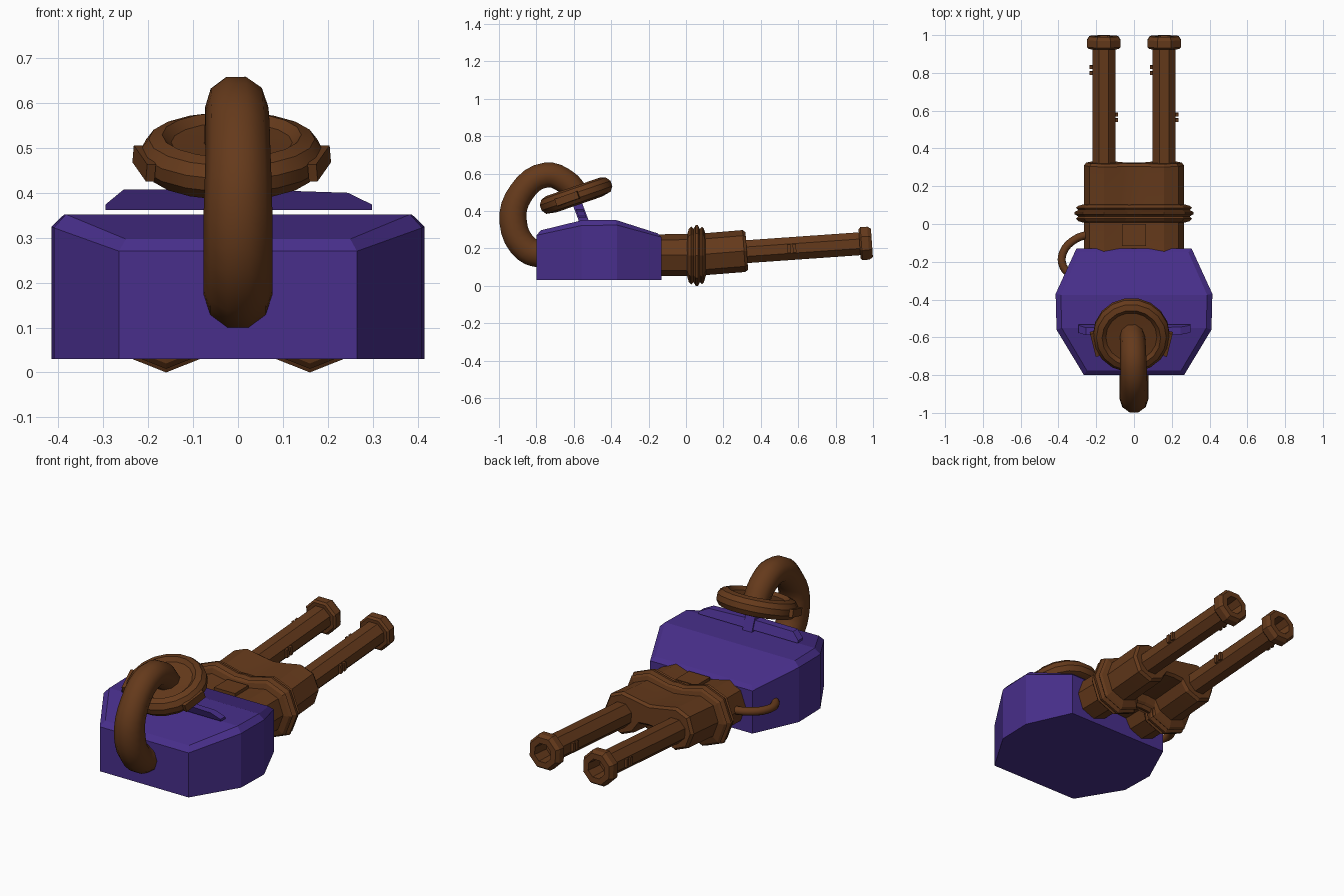
import bpy, bmesh
from math import cos, sin, pi, radians
from mathutils import Vector, Matrix

if "Cube" in bpy.data.objects:
    bpy.data.objects.remove(bpy.data.objects["Cube"])


def material(name, rgb):
    m = bpy.data.materials.new(name)
    m.diffuse_color = (*rgb, 1)
    m.use_nodes = True
    m.node_tree.nodes["Principled BSDF"].inputs["Base Color"].default_value = m.diffuse_color
    return m


BROWN = material("brown", (0.13, 0.042, 0.011))
PURPLE = material("purple", (0.065, 0.028, 0.26))


def finish(name, bm, mat, smooth=None):
    bmesh.ops.recalc_face_normals(bm, faces=bm.faces)
    me = bpy.data.meshes.new(name)
    bm.to_mesh(me)
    bm.free()
    ob = bpy.data.objects.new(name, me)
    bpy.context.collection.objects.link(ob)
    me.materials.append(mat)
    if smooth:
        shade(ob, smooth)
    return ob


def shade(ob, angle):
    bpy.ops.object.select_all(action='DESELECT')
    ob.select_set(True)
    bpy.context.view_layer.objects.active = ob
    bpy.ops.object.shade_smooth_by_angle(angle=radians(angle))


def loft(name, rings, mat, smooth=None):
    """Skin rings of equal point count and cap both ends."""
    bm = bmesh.new()
    vs = [[bm.verts.new(p) for p in r] for r in rings]
    n = len(vs[0])
    for a, b in zip(vs, vs[1:]):
        for i in range(n):
            j = (i + 1) % n
            bm.faces.new((a[i], a[j], b[j], b[i]))
    bm.faces.new(vs[0])
    bm.faces.new(vs[-1])
    return finish(name, bm, mat, smooth)


def box(name, loc, size, mat, rot=(0, 0, 0)):
    bm = bmesh.new()
    bmesh.ops.create_cube(bm, size=1, matrix=Matrix.Diagonal((*size, 1)))
    ob = finish(name, bm, mat)
    ob.location, ob.rotation_euler = loc, rot
    return ob


def hose(name, pts, mat):
    """Round tube through (x, y, z, radius) points."""
    cu = bpy.data.curves.new(name, 'CURVE')
    cu.dimensions = '3D'
    cu.bevel_depth, cu.bevel_resolution = 1.0, 3
    cu.resolution_u = 4
    cu.use_fill_caps = True
    sp = cu.splines.new('BEZIER')
    sp.bezier_points.add(len(pts) - 1)
    for bp, (x, y, z, r) in zip(sp.bezier_points, pts):
        bp.co, bp.radius = (x, y, z), r
        bp.handle_left_type = bp.handle_right_type = 'AUTO'
    ob = bpy.data.objects.new(name, cu)
    bpy.context.collection.objects.link(ob)
    cu.materials.append(mat)
    bpy.ops.object.select_all(action='DESELECT')
    ob.select_set(True)
    bpy.context.view_layer.objects.active = ob
    bpy.ops.object.convert(target='MESH')
    shade(bpy.context.object, 45)


def mirrored(half):
    return half + [(-x, y, z) for x, y, z in reversed(half)]


# Faceted turret body: floor, upper edge, inset roof
edge = [(0.265, -0.80, 0.27), (0.41, -0.56, 0.322), (0.415, -0.37, 0.325), (0.305, -0.13, 0.26)]
roof = [(0.25, -0.775, 0.297), (0.383, -0.55, 0.352), (0.387, -0.375, 0.352), (0.288, -0.15, 0.28)]
floor = [(x, y, 0.03) for x, y, z in edge]
bm = bmesh.new()
rings = [[bm.verts.new(p) for p in mirrored(h)] for h in (floor, edge, roof)]
for a, b in zip(rings, rings[1:]):
    for i in range(8):
        j = (i + 1) % 8
        bm.faces.new((a[i], a[j], b[j], b[i]))
bm.faces.new(rings[0])
for i in range(3):
    r = rings[2]
    bm.faces.new((r[i], r[i + 1], r[6 - i], r[7 - i]))
finish("turret_body", bm, PURPLE)

# Twin-tube housing with a ribbed collar
half = [(0.0, 0.085), (0.07, 0.095), (0.16, 0.112), (0.235, 0.082), (0.265, 0.0),
        (0.235, -0.082), (0.16, -0.112), (0.085, -0.082), (0.055, -0.03), (0.0, -0.025)]
section = half + [(-x, z) for x, z in half[-2:0:-1]]


def housing_ring(y, off, zc, tilt=0.0):
    out = []
    for x, z in section:
        if abs(x) > 0.06:
            d = Vector((abs(x) - 0.16, z)).normalized() * off
            x, z = x + (d.x if x > 0 else -d.x), z + d.y
        else:
            z += off if z > 0 else -off
        out.append((x, y - tilt * z, zc + z))
    return out


loft("barrel_housing", [housing_ring(*s) for s in (
    (-0.20, 0, 0.163), (0.05, 0, 0.165), (0.31, 0, 0.186, 0.07), (0.325, -0.012, 0.187, 0.07))],
    BROWN, 25)
ribs = [(0.005, -0.005), (0.015, 0.03), (0.028, 0.042), (0.04, 0.03), (0.052, 0.05), (0.064, 0.05),
        (0.074, 0.03), (0.086, 0.042), (0.096, 0.03), (0.106, -0.005)]
loft("ribbed_collar", [housing_ring(y, o, 0.162) for y, o in ribs], BROWN)
box("housing_hatch", (0, -0.058, 0.25), (0.125, 0.115, 0.05), BROWN)

# Octagonal barrels with muzzle rings and small side pins
SLOPE = 0.07


def axis_z(y):
    return 0.183 + SLOPE * (y - 0.33)


def octagon(x, y, apothem):
    r = apothem / cos(pi / 8)
    pts = []
    for i in range(8):
        a = (i + 0.5) * pi / 4
        pts.append((x + r * cos(a), y - SLOPE * r * sin(a), axis_z(y) + r * sin(a)))
    return pts


profile = [(0.28, 0.061), (0.928, 0.061), (0.928, 0.078), (0.938, 0.088), (0.975, 0.088),
           (0.994, 0.076), (0.994, 0.047), (0.90, 0.042)]
for side, x in (("left", -0.16), ("right", 0.16)):
    loft(side + "_barrel", [octagon(x, y, r) for y, r in profile], BROWN)
    for y, s in ((0.80, -1), (0.83, -1), (0.55, 1), (0.58, 1)):
        box(side + "_barrel_pin", (x + s * 0.062, y, axis_z(y)), (0.026, 0.018, 0.045), BROWN,
            (radians(4), 0, 0))

# Tilted hatch disc with a dished top
tilt = Matrix.Translation((-0.014, -0.588, 0.482)) @ Matrix.Rotation(radians(19), 4, 'X')
disc_profile = [(0.08, -0.035), (0.13, -0.05), (0.185, -0.04), (0.203, -0.015), (0.203, 0.015),
                (0.185, 0.04), (0.155, 0.05), (0.135, 0.032), (0.07, 0.03)]
loft("disc", [[tilt @ Vector((r * cos(i * pi / 9), r * sin(i * pi / 9), z)) for i in range(18)]
              for r, z in disc_profile], BROWN, 35)
for s in (-1, 1):
    p = tilt @ Vector((s * 0.195, -0.05, 0))
    box("disc_clip", p, (0.02, 0.13, 0.04), BROWN, (radians(19), 0, s * radians(-14)))

# Purple support bar and slanted post under the disc
bar = [(-0.295, 0.362), (0.298, 0.362), (0.298, 0.374), (0.245, 0.4), (0, 0.408), (-0.255, 0.407), (-0.295, 0.374)]
loft("support_bar", [[(x, y - 0.4 * (z - 0.36), z) for x, z in bar] for y in (-0.57, -0.53)], PURPLE)
loft("support_post", [[(sx * 0.028, y + sy * 0.027, z) for sx, sy in ((-1, -1), (1, -1), (1, 1), (-1, 1))]
                      for y, z in ((-0.54, 0.33), (-0.585, 0.45))], PURPLE)

# Large looped hose at the front and thin cable on the left
hose("front_hose", [(0, -0.76, 0.165, 0.076), (0, -0.85, 0.195, 0.077), (0, -0.924, 0.34, 0.077),
                    (0, -0.88, 0.50, 0.072), (-0.003, -0.75, 0.592, 0.07), (-0.006, -0.64, 0.555, 0.068),
                    (-0.01, -0.58, 0.49, 0.066)], BROWN)
hose("side_cable", [(-0.24, -0.055, 0.17, 0.021), (-0.31, -0.08, 0.17, 0.021), (-0.375, -0.15, 0.17, 0.021),
                    (-0.375, -0.225, 0.17, 0.021), (-0.32, -0.28, 0.17, 0.021)], BROWN)
